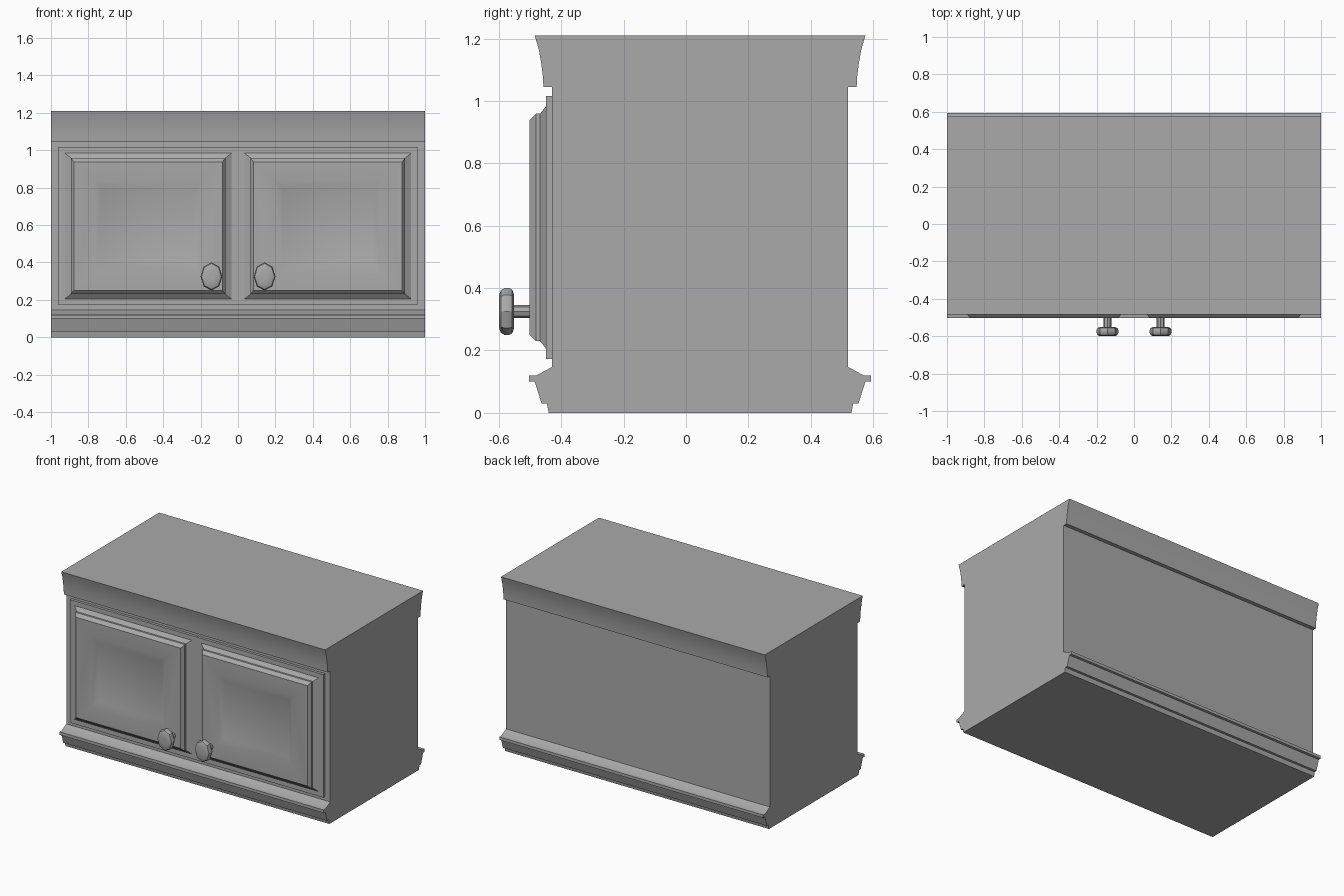
import bpy, bmesh
from math import cos, sin, pi, radians

cube = bpy.data.objects.get("Cube")
if cube:
    bpy.data.objects.remove(cube, do_unlink=True)

grey = bpy.data.materials.new("grey paint")
grey.use_nodes = True
colour = (0.4, 0.4, 0.4, 1)
grey.diffuse_color = colour
grey.node_tree.nodes["Principled BSDF"].inputs["Base Color"].default_value = colour


def finish(name, bm):
    """Turn a bmesh into a shaded object."""
    bmesh.ops.recalc_face_normals(bm, faces=bm.faces)
    mesh = bpy.data.meshes.new(name)
    bm.to_mesh(mesh)
    bm.free()
    mesh.materials.append(grey)
    obj = bpy.data.objects.new(name, mesh)
    bpy.context.collection.objects.link(obj)
    bpy.ops.object.select_all(action='DESELECT')
    obj.select_set(True)
    bpy.context.view_layer.objects.active = obj
    bpy.ops.object.shade_smooth_by_angle(angle=radians(30))
    return obj


def loft(name, rings):
    """Bridge equal-length rings of points and cap both ends."""
    bm = bmesh.new()
    loops = [[bm.verts.new(p) for p in ring] for ring in rings]
    n = len(loops[0])
    for a, b in zip(loops, loops[1:]):
        for i in range(n):
            j = (i + 1) % n
            bm.faces.new((a[i], a[j], b[j], b[i]))
    bm.faces.new(loops[0])
    bm.faces.new(loops[-1])
    return finish(name, bm)


# Cabinet body: one moulded profile (half depth, height), mirrored to the back
MID_Y = 0.045
moulding = [(0.485, 0), (0.491, 0.03), (0.508, 0.03), (0.53, 0.10), (0.548, 0.10),
            (0.548, 0.12), (0.525, 0.12), (0.475, 0.147), (0.475, 1.045),
            (0.502, 1.045), (0.504, 1.08), (0.509, 1.12), (0.517, 1.165), (0.53, 1.21)]
outline = [(MID_Y - d, z) for d, z in moulding]
outline += [(MID_Y + d, z) for d, z in reversed(moulding)]
loft("cabinet_body", [[(x, y, z) for y, z in outline] for x in (-1, 1)])

# Door steps: inset in x, inset in z, y position
door_steps = [(0, 0, -0.428), (0, 0, -0.448), (0.034, 0.032, -0.448),
              (0.066, 0.057, -0.468), (0.066, 0.057, -0.481), (0.082, 0.078, -0.502),
              (0.198, 0.174, -0.502), (0.236, 0.226, -0.482)]
# Knob sections: y position, radius as a share of the cap
knob_sections = [(-0.555, 0.3), (-0.552, 0.75), (-0.557, 0.93), (-0.566, 1.0),
                 (-0.582, 1.0), (-0.593, 0.92), (-0.599, 0.72), (-0.6, 0.3)]


def oval(x, y, rx, rz, sides=8):
    return [(x + rx * cos(2 * pi * i / sides), y, 0.325 + rz * sin(2 * pi * i / sides))
            for i in range(sides)]


for side, s in (("right", -1), ("left", 1)):
    # Raised door with a sunken centre panel
    rings = []
    for dx, dz, y in door_steps:
        x0, x1 = 0.001 + dx, 0.96 - dx
        z0, z1 = 0.173 + dz, 1.016 - dz
        rings.append([(s * x0, y, z0), (s * x1, y, z0), (s * x1, y, z1), (s * x0, y, z1)])
    loft(side + "_door", rings)

    # Oval knob on a round stem
    x = s * 0.142
    loft(side + "_knob_stem", [oval(x, y, 0.021, 0.021) for y in (-0.5, -0.56)])
    loft(side + "_knob_cap", [oval(x, y, 0.058 * r, 0.075 * r) for y, r in knob_sections])
